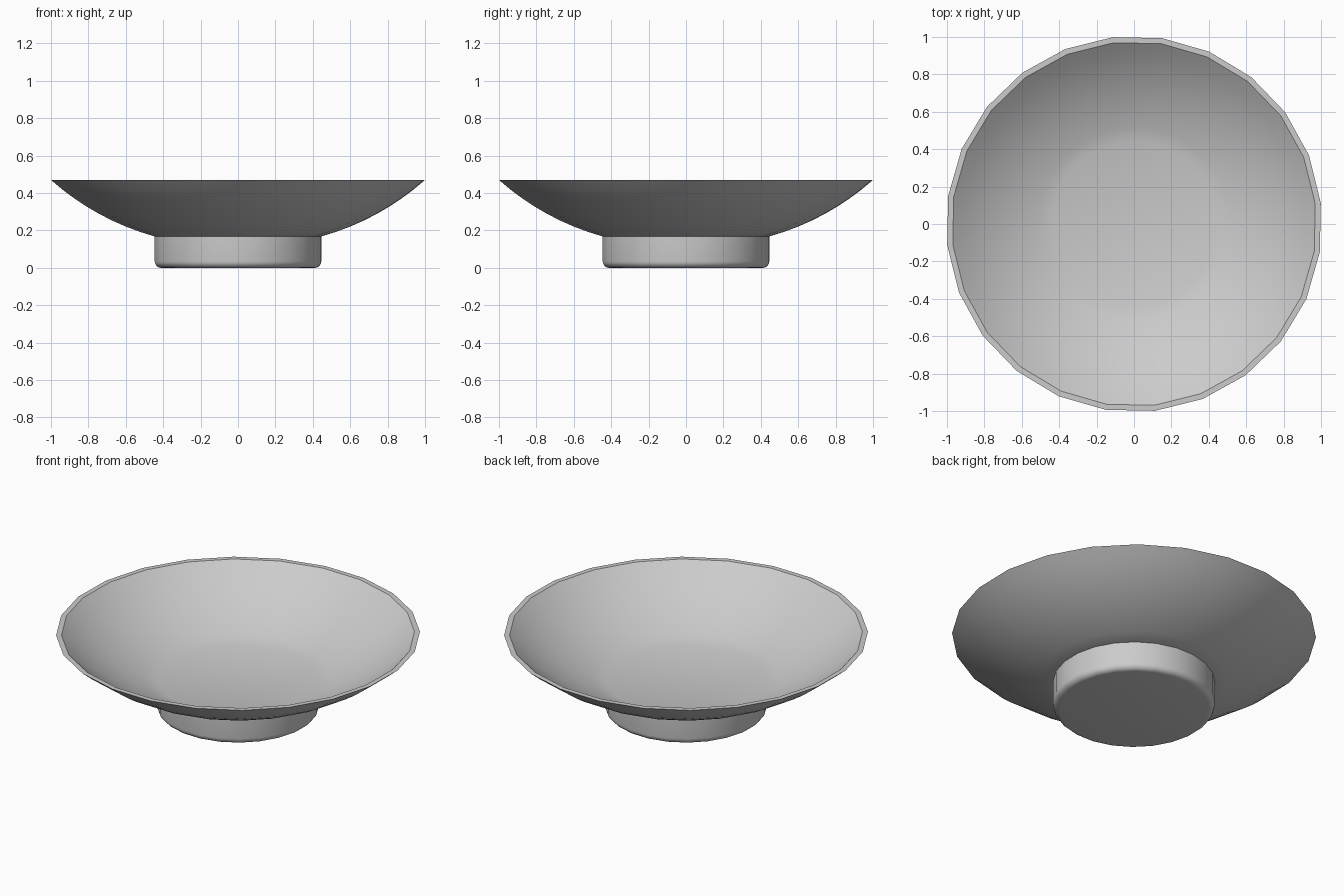
import bpy, bmesh, math

SIDES = 24
TURN = math.radians(6.4)

cube = bpy.data.objects.get("Cube")
if cube:
    bpy.data.objects.remove(cube, do_unlink=True)

grey = bpy.data.materials.new("plain_grey")
grey.use_nodes = True
grey.diffuse_color = (0.6, 0.6, 0.6, 1)
grey.node_tree.nodes["Principled BSDF"].inputs["Base Color"].default_value = (0.6, 0.6, 0.6, 1)


def arc(start, end, half_angle, steps):
    """Points along a circular arc sagging outward and down between two (r, z) points."""
    (r0, z0), (r1, z1) = start, end
    slope = math.atan2(z1 - z0, r1 - r0)
    radius = math.dist(start, end) / (2 * math.sin(half_angle))
    a0 = slope - half_angle
    cr, cz = r0 - radius * math.sin(a0), z0 + radius * math.cos(a0)
    angles = [a0 + 2 * half_angle * i / steps for i in range(steps + 1)]
    return [(cr + radius * math.sin(a), cz - radius * math.cos(a)) for a in angles]


def lathe(name, profile):
    """Turn a (r, z) profile around z; its open ends are closed with flat caps."""
    bm = bmesh.new()
    rings = []
    for r, z in profile:
        rings.append([bm.verts.new((r * math.cos(TURN + math.tau * i / SIDES),
                                    r * math.sin(TURN + math.tau * i / SIDES), z))
                      for i in range(SIDES)])
    for low, high in zip(rings, rings[1:]):
        for i in range(SIDES):
            j = (i + 1) % SIDES
            bm.faces.new((low[i], low[j], high[j], high[i]))
    bm.faces.new(rings[0][::-1])
    bm.faces.new(rings[-1])
    bmesh.ops.recalc_face_normals(bm, faces=bm.faces)
    mesh = bpy.data.meshes.new(name)
    bm.to_mesh(mesh)
    bm.free()
    mesh.materials.append(grey)
    obj = bpy.data.objects.new(name, mesh)
    bpy.context.collection.objects.link(obj)
    bpy.ops.object.select_all(action='DESELECT')
    obj.select_set(True)
    bpy.context.view_layer.objects.active = obj
    bpy.ops.object.shade_smooth_by_angle(angle=math.radians(30))
    return obj


# Dish: curved outside, narrow flat rim, curved inside down to a flat floor
bend = math.radians(13)
outside = arc((0.448, 0.168), (1.005, 0.469), bend, 8)
inside = arc((0.445, 0.19), (0.975, 0.469), bend, 8)
lathe("dish", outside + inside[::-1])

# Foot: short drum with a rounded lower edge
foot_edge = arc((0.413, 0), (0.448, 0.035), math.radians(45), 5)
lathe("foot", foot_edge + [(0.448, 0.168)])
